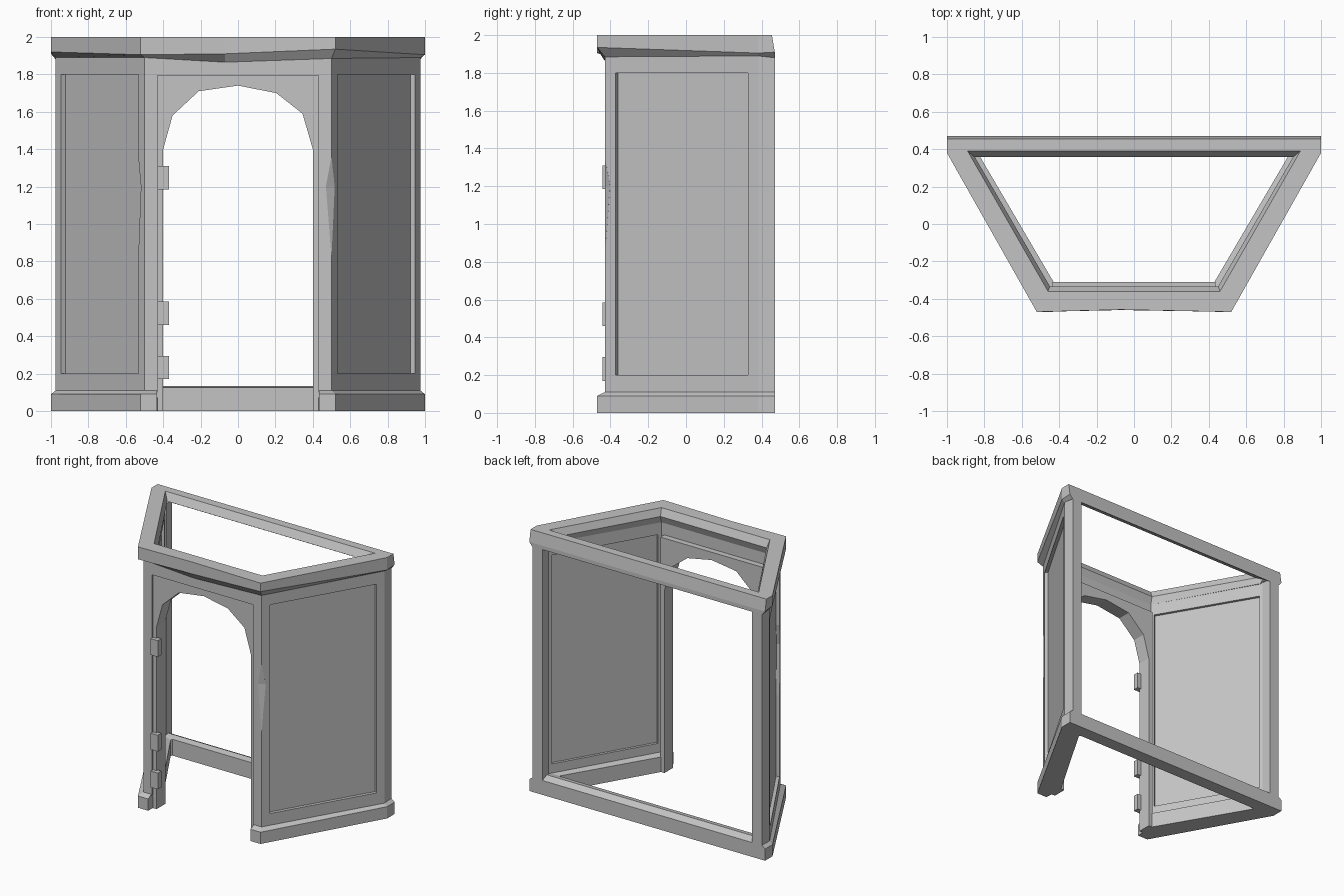
import bpy
import bmesh
from mathutils import Vector

cube = bpy.data.objects.get("Cube")
if cube:
    bpy.data.objects.remove(cube)

grey = bpy.data.materials.new("plain_grey")
grey.diffuse_color = (0.55, 0.55, 0.55, 1)
grey.use_nodes = True
grey.node_tree.nodes["Principled BSDF"].inputs["Base Color"].default_value = (0.55, 0.55, 0.55, 1)


def finish(name, bm):
    bmesh.ops.remove_doubles(bm, verts=bm.verts, dist=0.0005)
    bmesh.ops.recalc_face_normals(bm, faces=bm.faces)
    mesh = bpy.data.meshes.new(name)
    bm.to_mesh(mesh)
    bm.free()
    mesh.materials.append(grey)
    obj = bpy.data.objects.new(name, mesh)
    bpy.context.collection.objects.link(obj)


def loft(name, loops, ring=False):
    """Skin matching closed loops; cap the ends or join them into a ring."""
    bm = bmesh.new()
    rows = [[bm.verts.new(p) for p in loop] for loop in loops]
    pairs = list(zip(rows, rows[1:]))
    if ring:
        pairs.append((rows[-1], rows[0]))
    else:
        bm.faces.new(rows[0])
        bm.faces.new(rows[-1])
    for a, b in pairs:
        n = len(a)
        for i in range(n):
            j = (i + 1) % n
            bm.faces.new((a[i], a[j], b[j], b[i]))
    finish(name, bm)


def slab(name, profile, y0, y1):
    """Extrude an (x, z) profile along y."""
    loft(name, [[(x, y, z) for x, z in profile] for y in (y0, y1)])


def mirror_x(points):
    return [(-x, y, z) for x, y, z in points]


LOW, HIGH = 0.1, 1.925
CHIP = (0.82, 1.2, 1.36)


# Side walls: panelled inside and out, lofted from the inner panel to the outer
def wall_loop(a, b, t0, t1, z0, z1, push=0.0, bump=0.0):
    a, b = Vector(a), Vector(b)
    normal = Vector((0.862, -0.506))
    spots = [(t0, z0), (t1, z0), (t1, z1), (t0, z1)]
    spots += [(t0 + (bump if z == CHIP[1] else 0), z) for z in reversed(CHIP)]
    loop = []
    for t, z in spots:
        p = a.lerp(b, t) + normal * push
        loop.append((p.x, p.y, z))
    return loop


outer = ((0.5, -0.43), (0.975, 0.38))
inner = ((0.457, -0.355), (0.894, 0.39))


def side_wall(name, mirrored, edge_chip, frame_chip):
    loops = [
        wall_loop(*inner, 0.03, 0.97, 0.2, 1.8, 0.02),
        wall_loop(*inner, 0.03, 0.97, 0.2, 1.8),
        wall_loop(*inner, 0, 1, LOW, HIGH),
        wall_loop(*outer, 0, 1, LOW, HIGH, 0, edge_chip),
        wall_loop(*outer, 0.07, 0.937, 0.2, 1.8, 0, frame_chip),
        wall_loop(*outer, 0.07, 0.937, 0.2, 1.8, -0.025, frame_chip),
    ]
    loft(name, [mirror_x(l) for l in loops] if mirrored else loops)


side_wall("left_side_wall", False, 0.035, 0)
side_wall("right_side_wall", True, 0, -0.03)


# Front corner stiles, the left one with a chipped edge
def stile(z, chipped=False):
    a, b = ((0.47, -0.43), (0.517, -0.402)) if chipped else ((0.4999, -0.43), (0.5, -0.4299))
    return [(x, y, z) for x, y in (a, b, (0.457, -0.355), (0.43, -0.355), (0.43, -0.43))]


plain = [stile(LOW), stile(HIGH)]
loft("left_front_stile", [stile(LOW)] + [stile(z, z == CHIP[1]) for z in CHIP] + [stile(HIGH)])
loft("right_front_stile", [mirror_x(l) for l in plain])

# Back corner posts
post = [(0.972, 0.47), (0.975, 0.38), (0.885, 0.395), (0.89, 0.47)]
for name, s in (("left_back_post", 1), ("right_back_post", -1)):
    loft(name, [[(s * x, y, z) for x, y in post] for z in (LOW, 1.9)])

# Front header and the recessed arched door frame
slab("door_header", [(-0.43, 1.795), (0.43, 1.795), (0.43, HIGH), (-0.43, HIGH)], -0.43, -0.355)
arch = [(-0.4, 0), (-0.4, 1.4), (-0.35, 1.58), (-0.21, 1.71), (0, 1.74),
        (0.205, 1.7), (0.345, 1.59), (0.4, 1.4), (0.4, 0)]
slab("arched_door_frame", arch + [(0.435, 0), (0.435, 1.8), (-0.435, 1.8), (-0.435, 0)], -0.415, -0.31)

# Hinges on the right jamb
for i, (z0, z1) in enumerate(((0.17, 0.295), (0.46, 0.585), (1.185, 1.31))):
    slab(f"hinge_{i + 1}", [(-0.43, z0), (-0.37, z0), (-0.37, z1), (-0.43, z1)], -0.443, -0.4)


# Cornice: a closed ring with a worn front edge, undercut towards the inside
def cornice_loop(half, z_left, z_mid, z_right, mid_y):
    left = [(*p, z) for p, z in zip(half, z_left)]
    right = [(-x, y, z) for (x, y), z in zip(half, z_right)]
    return left + [(-0.07, mid_y, z_mid)] + right[::-1]


def flat_loop(half, z):
    return cornice_loop(half, [z] * 3, z, [z] * 3, half[-1][1])


top_outer = [(1, 0.455), (1, 0.38), (0.52, -0.47)]
low_outer = [(1, 0.47), (1, 0.38), (0.52, -0.47)]
wall_outer = [(0.975, 0.47), (0.975, 0.38), (0.5, -0.43)]
wall_inner = [(0.885, 0.395), (0.88, 0.375), (0.457, -0.355)]
ledge = [(0.85, 0.357), (0.842, 0.343), (0.45, -0.333)]
top_inner = [(0.89, 0.39), (0.881, 0.375), (0.46, -0.36)]
under = [1.93, 1.9, 1.89]
loft("cornice", [
    flat_loop(top_inner, 2),
    cornice_loop(top_outer, [2] * 3, 2, [2] * 3, -0.458),
    cornice_loop(low_outer, [1.91, 1.905, 1.935], 1.91, [1.91, 1.92, 1.905], -0.46),
    cornice_loop(wall_outer, [1.88, 1.89, 1.885], 1.865, [1.88, 1.89, 1.89], -0.431),
    cornice_loop(wall_inner, under, 1.89, under, -0.355),
    flat_loop(ledge, 1.945),
], ring=True)


# Plinth: a moulding around the plan, open at the doorway
def section(out, wall, wall_in, inside, z_wall, z_in):
    return [(*out, 0), (*out, 0.09), (*wall, 0.11), (*wall_in, z_wall), (*inside, z_in), (*inside, 0)]


half = [
    section((0.434, -0.47), (0.434, -0.43), (0.434, -0.355), (0.425, -0.312), 0.13, 0.115),
    section((0.52, -0.47), (0.5, -0.43), (0.457, -0.355), (0.43, -0.31), 0.13, 0.115),
    section((1, 0.38), (0.975, 0.38), (0.884, 0.375), (0.822, 0.358), 0.13, 0.12),
    section((1, 0.47), (0.975, 0.47), (0.88, 0.42), (0.815, 0.37), 0.135, 0.125),
]
loft("plinth", half + [mirror_x(s) for s in reversed(half)])
